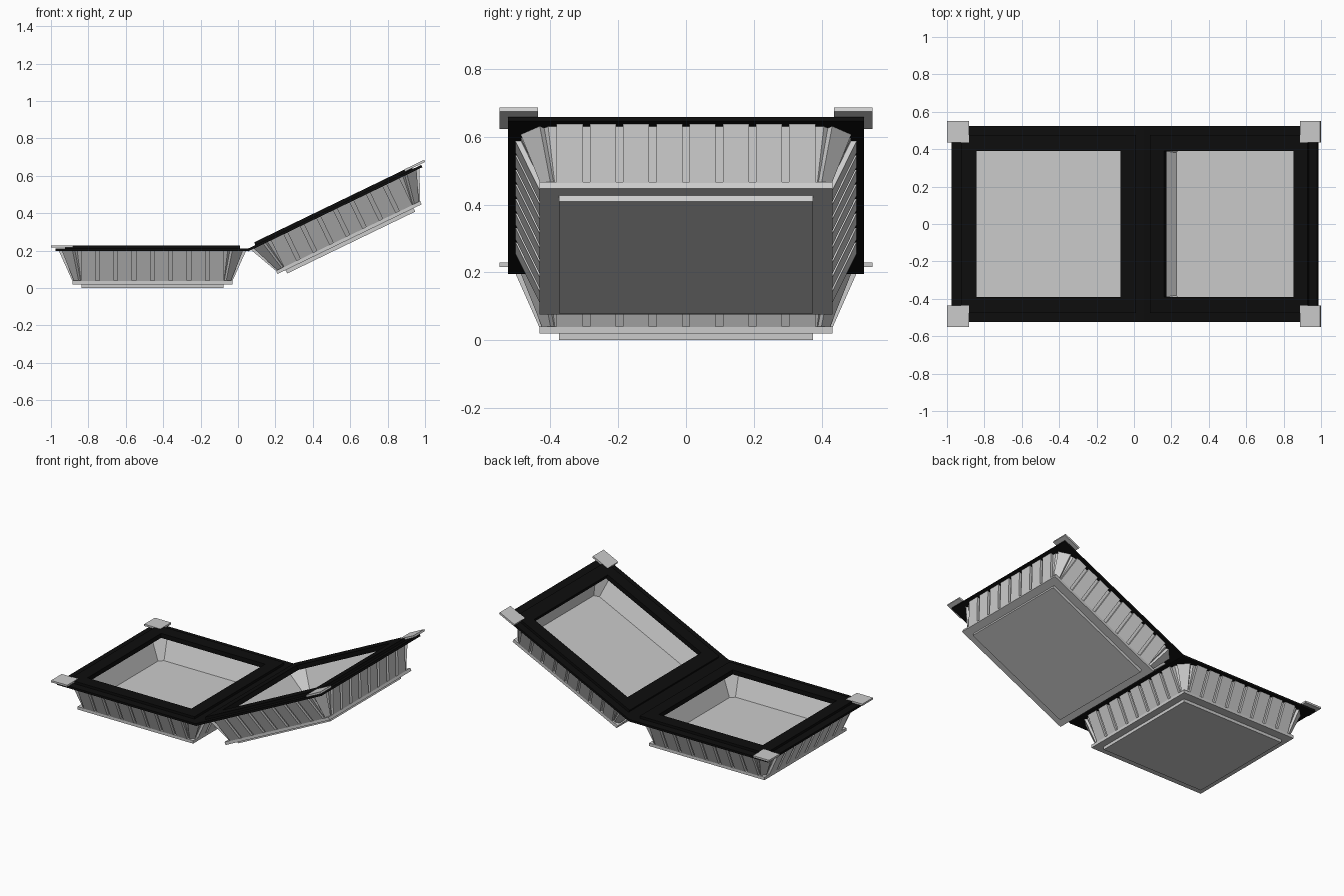
import bpy, bmesh, math
from mathutils import Matrix, Vector

if "Cube" in bpy.data.objects:
    bpy.data.objects.remove(bpy.data.objects["Cube"])

black = bpy.data.materials.new("black_rim")
black.diffuse_color = (0.004, 0.004, 0.004, 1)
black.use_nodes = True
black.node_tree.nodes["Principled BSDF"].inputs["Base Color"].default_value = black.diffuse_color

CU = 0.5125                       # tray centre, measured from the hinge
HINGE = Matrix.Translation((0.055, 0, 0.205))
PLACES = {"left": HINGE @ Matrix.Scale(-1, 4, (1, 0, 0)),
          "right": HINGE @ Matrix.Rotation(math.radians(-25.8), 4, 'Y')}


def outline(hu, hy, v, c=0.0):
    """Rectangle round the tray centre, with chamfered corners if c > 0."""
    if c == 0:
        pts = [(-hu, -hy), (hu, -hy), (hu, hy), (-hu, hy)]
    else:
        pts = [(-hu + c, -hy), (hu - c, -hy), (hu, -hy + c), (hu, hy - c),
               (hu - c, hy), (-hu + c, hy), (-hu, hy - c), (-hu, -hy + c)]
    return [Vector((CU + x, y, v)) for x, y in pts]


def loft(bm, rings, wrap=False):
    """Join rings of points; wrap back to the first ring or cap both ends."""
    vs = [[bm.verts.new(p) for p in r] for r in rings]
    n = len(vs[0])
    for a, b in zip(vs, vs[1:] + (vs[:1] if wrap else [])):
        for i in range(n):
            j = (i + 1) % n
            bm.faces.new((a[i], a[j], b[j], b[i]))
    if not wrap:
        bm.faces.new(vs[0][::-1])
        bm.faces.new(vs[-1])


def slab(bm, u0, u1, y0, y1, v0, v1):
    loft(bm, [[Vector((u, y, v)) for u, y in
               ((u0, y0), (u1, y0), (u1, y1), (u0, y1))] for v in (v0, v1)])


def rib(bm, bottom, top, out, side, wb, wt, depth=0.018):
    """Slanted rib whose outer face runs from bottom to top."""
    loft(bm, [[p - side * w, p + side * w,
               p + side * w - out * depth, p - side * w - out * depth]
              for p, w in ((bottom, wb), (top, wt))])


def finish(bm, name, matrix, mat=None):
    bm.transform(matrix)
    bmesh.ops.recalc_face_normals(bm, faces=bm.faces)
    me = bpy.data.meshes.new(name)
    bm.to_mesh(me)
    bm.free()
    ob = bpy.data.objects.new(name, me)
    bpy.context.collection.objects.link(ob)
    if mat:
        me.materials.append(mat)


for label, m in PLACES.items():
    # stepped black rim around the opening
    bm = bmesh.new()
    loft(bm, [outline(0.5175, 0.525, -0.008), outline(0.5175, 0.525, 0.006),
              outline(0.4675, 0.475, 0.006), outline(0.4675, 0.475, 0.022),
              outline(0.385, 0.39, 0.022), outline(0.385, 0.39, -0.008)], True)
    finish(bm, label + "_rim", m, black)

    # floor plate and the foot under it
    bm = bmesh.new()
    slab(bm, CU - 0.428, CU + 0.428, -0.433, 0.433, -0.185, -0.165)
    finish(bm, label + "_floor", m)
    bm = bmesh.new()
    slab(bm, CU - 0.38, CU + 0.38, -0.375, 0.375, -0.205, -0.185)
    finish(bm, label + "_foot", m)

    # flared thin wall with chamfered corners
    bm = bmesh.new()
    loft(bm, [outline(0.412, 0.417, -0.166, 0.03), outline(0.482, 0.487, -0.007, 0.08),
              outline(0.472, 0.477, -0.007, 0.076), outline(0.402, 0.407, -0.166, 0.026)],
         True)
    finish(bm, label + "_wall", m)

    # outside ribs: eight on each side, one on each corner
    bm = bmesh.new()
    for s in (-1, 1):
        for i in range(8):
            k = (i - 3.5) * 0.098
            rib(bm, Vector((CU + k, s * 0.433, -0.167)), Vector((CU + k, s * 0.504, -0.007)),
                Vector((0, s, 0)), Vector((1, 0, 0)), 0.0385, 0.0385)
            rib(bm, Vector((CU + s * 0.428, k, -0.167)), Vector((CU + s * 0.5, k, -0.007)),
                Vector((s, 0, 0)), Vector((0, 1, 0)), 0.0385, 0.0385)
        for t in (-1, 1):
            rib(bm, Vector((CU + s * 0.407, t * 0.412, -0.167)),
                Vector((CU + s * 0.455, t * 0.46, -0.007)),
                Vector((s, t, 0)).normalized(), Vector((-s, t, 0)).normalized(), 0.018, 0.04)
    finish(bm, label + "_ribs", m)

    # grey lifting tabs on the outer corners
    bm = bmesh.new()
    for y0, y1 in ((-0.55, -0.437), (0.437, 0.55)):
        slab(bm, 0.936, 1.056, y0, y1, 0.011, 0.0235)
    finish(bm, label + "_tabs", m)
